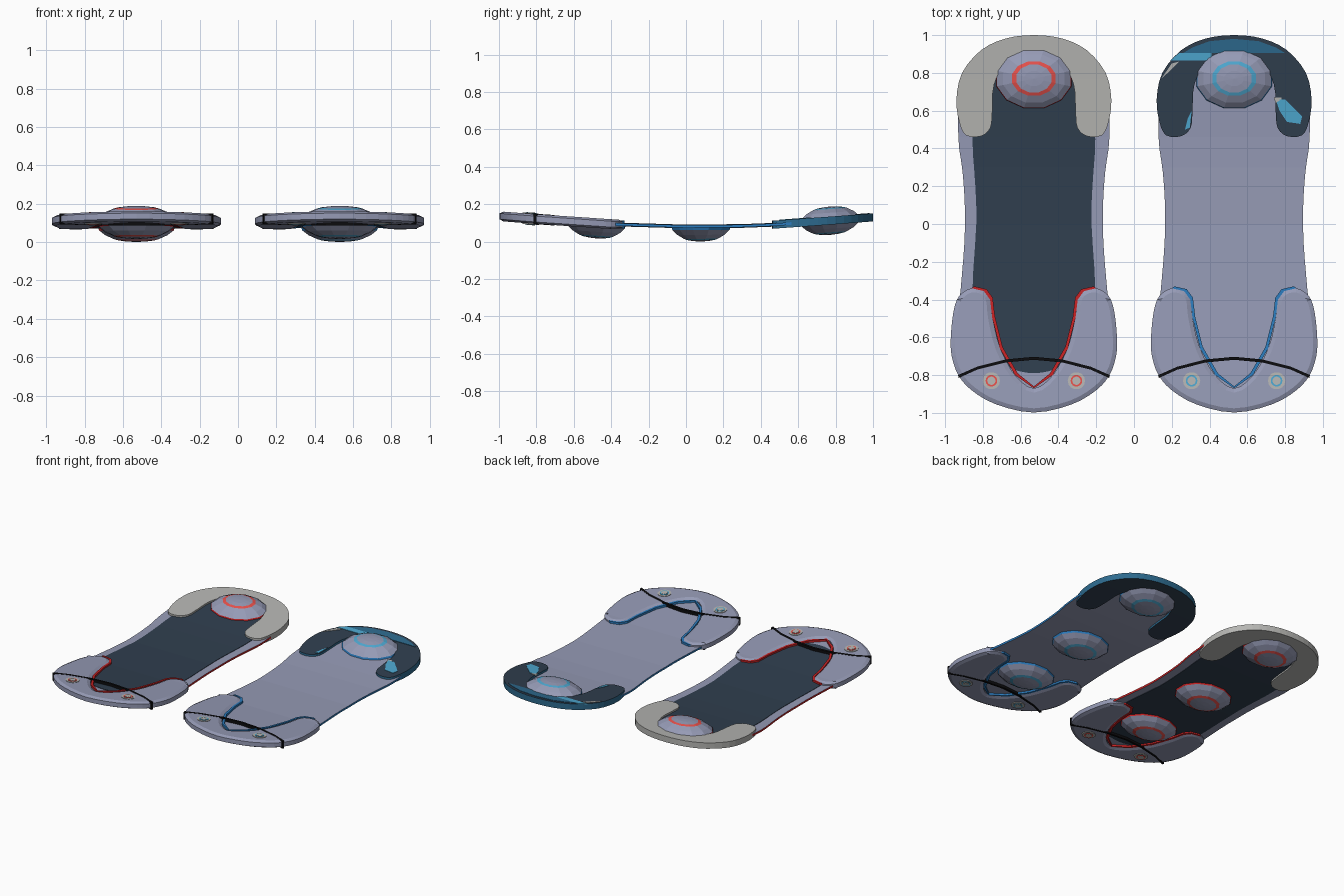
import bpy, bmesh, math
from mathutils import Vector

if "Cube" in bpy.data.objects:
    bpy.data.objects.remove(bpy.data.objects["Cube"])


def material(name, r, g, b):
    m = bpy.data.materials.new(name)
    m.diffuse_color = [((v / 255 + 0.055) / 1.055) ** 2.4 for v in (r, g, b)] + [1]
    m.use_nodes = True
    m.node_tree.nodes["Principled BSDF"].inputs["Base Color"].default_value = m.diffuse_color
    return m


LAV = material("lavender grey", 150, 155, 182)
RED = material("red", 200, 34, 36)
CORAL = material("bright red", 238, 84, 78)
BLUE = material("blue", 44, 124, 190)
SKY = material("sky blue", 78, 168, 208)
SLATE = material("dark slate", 48, 63, 79)
PALE = material("pale grey", 182, 182, 179)
TEAL = material("teal blue", 45, 106, 142)
BLACK = material("black", 12, 12, 14)

# centre height of the gently curved board along its length
SPINE = [(-1.01, .136), (-.8, .120), (-.4, .093), (0, .081), (.3, .084),
         (.46, .090), (.77, .112), (1.01, .130)]


def spine(y):
    y = max(SPINE[0][0], min(SPINE[-1][0], y))
    for (a, za), (b, zb) in zip(SPINE, SPINE[1:]):
        if y <= b:
            return za + (zb - za) * (y - a) / (b - a)


def mirror(half):
    return half + [(-x, y) for x, y in reversed(half) if x > 1e-6]


def smooth(pts, n=3):
    """Closed Catmull-Rom curve through the points."""
    out, k = [], len(pts)
    for i in range(k):
        p = [Vector(pts[(i + j) % k]) for j in (-1, 0, 1, 2)]
        for s in range(n):
            t = s / n
            v = 0.5 * (2 * p[1] + (p[2] - p[0]) * t
                       + (2 * p[0] - 5 * p[1] + 4 * p[2] - p[3]) * t * t
                       + (3 * p[1] - p[0] - 3 * p[2] + p[3]) * t ** 3)
            out.append((v.x, v.y))
    return out


def circle(cx, cy, r, n=14):
    return [(cx + r * math.cos(i * math.tau / n), cy + r * math.sin(i * math.tau / n))
            for i in range(n)]


def finish(bm, name, mats, cx):
    me = bpy.data.meshes.new(name)
    bm.to_mesh(me)
    bm.free()
    for m in mats:
        me.materials.append(m)
    ob = bpy.data.objects.new(name, me)
    ob.location.x = cx
    bpy.context.collection.objects.link(ob)


def slab(name, cx, outline, lo, hi, face, side=None, chamfer=0, edge=1):
    """Flat outline given thickness and bent along the spine."""
    bm = bmesh.new()
    bm.faces.new([bm.verts.new((x, y, 0)) for x, y in outline])
    bmesh.ops.recalc_face_normals(bm, faces=bm.faces)
    if chamfer:
        bmesh.ops.inset_region(bm, faces=bm.faces[:], thickness=chamfer,
                               use_boundary=True, use_even_offset=True)
    bmesh.ops.triangulate(bm, faces=bm.faces[:])
    for y, _ in SPINE[1:-1]:
        bmesh.ops.bisect_plane(bm, geom=bm.verts[:] + bm.edges[:] + bm.faces[:],
                               plane_co=(0, y, 0), plane_no=(0, 1, 0))
    rim = {(round(v.co.x, 5), round(v.co.y, 5)) for v in bm.verts if v.is_boundary}
    ext = bmesh.ops.extrude_face_region(bm, geom=bm.faces[:])
    top = {g for g in ext["geom"] if isinstance(g, bmesh.types.BMVert)}
    for v in bm.verts:
        k = edge if (round(v.co.x, 5), round(v.co.y, 5)) in rim else 1
        v.co.z = spine(v.co.y) + (hi if v in top else lo) * k
    bmesh.ops.recalc_face_normals(bm, faces=bm.faces)
    bm.normal_update()
    for f in bm.faces:
        f.material_index = 0 if abs(f.normal.z) > 0.3 else 1
    finish(bm, name, [face, side or face], cx)


def dome(name, cx, cy, dirs, height, trim, ring):
    """Faceted oval pod with a coloured rim and ring."""
    prof = [(1, 0, 0), (.96, .25, 1), (.80, .56, 0), (.57, .82, 0), (.46, .90, 2), (.25, .97, 0)]
    n, rx, ry = 12, .21, .165
    bm = bmesh.new()
    for d in dirs:
        last = None
        for r, h, mi in prof:
            loop = []
            for i in range(n):
                a = (i + .5) * math.tau / n
                y = cy + ry * r * math.sin(a)
                loop.append(bm.verts.new((rx * r * math.cos(a), y, spine(y) + d * h * height)))
            if last:
                for i in range(n):
                    j = (i + 1) % n
                    f = bm.faces.new((last[i], last[j], loop[j], loop[i]))
                    f.material_index = mi
            last = loop
        tip = bm.verts.new((0, cy, spine(cy) + d * height))
        for i in range(n):
            bm.faces.new((last[i], last[(i + 1) % n], tip))
    bmesh.ops.remove_doubles(bm, verts=bm.verts, dist=1e-5)
    if len(dirs) == 1:
        bmesh.ops.holes_fill(bm, edges=[e for e in bm.edges if e.is_boundary], sides=0)
    bmesh.ops.recalc_face_normals(bm, faces=bm.faces)
    finish(bm, name, [LAV, trim, ring], cx)


# half outlines, mirrored across each board
DECK = [(0, -.95), (.2, -.9), (.35, -.75), (.40, -.5), (.388, -.35), (.368, -.1), (.366, .1),
        (.378, .28), (.400, .46), (.385, .7), (.27, .88), (0, .95)]
GRIP = [(0, -.79), (.12, -.765), (.2, -.7), (.3, -.5), (.325, -.35), (.305, 0), (.31, .2),
        (.325, .45), (.3, .62), (.2, .78), (0, .8)]
NOTCH = [(.33, -.34), (.265, -.355), (.232, -.40), (.22, -.5), (.18, -.66), (.1, -.8), (0, -.87)]
NOSE = [(0, -.998), (.2, -.955), (.33, -.88), (.40, -.8), (.435, -.7), (.44, -.6),
        (.425, -.46), (.395, -.38)] + NOTCH
TAIL = [(0, 1), (.15, .982), (.28, .92), (.38, .80), (.41, .66), (.395, .54), (.36, .47),
        (.28, .465), (.23, .51), (.22, .6), (.21, .74), (.14, .86), (0, .9)]
STRAP = [(0, -.703), (.15, -.717), (.3, -.755), (.402, -.80), (.398, -.815), (.3, -.771),
         (.15, -.733), (0, -.719)]


def board(label, cx, trim, ring, tail_face, tail_side):
    slab(label + "_deck", cx, smooth(mirror(DECK)), -.007, .007, LAV, trim)
    slab(label + "_nose", cx, smooth(mirror(NOSE)), -.025, .027, LAV, chamfer=.022, edge=.6)
    slab(label + "_tail", cx, smooth(mirror(TAIL)), -.021, .022, tail_face, tail_side)
    # coloured edge along the nose notch, and the wrapped strap
    inner = [(max(x - .014, 0), y + .010) for x, y in reversed(NOTCH)]
    lip = NOTCH + inner
    for s, side in ((1, "right"), (-1, "left")):
        slab(label + "_notch_trim_" + side, cx, [(s * x, y) for x, y in lip], -.02, .022, trim)
    slab(label + "_strap", cx, mirror(STRAP), -.027, .029, BLACK)
    # round studs through the nose
    for s, side in ((1, "right"), (-1, "left")):
        for part, r, t, m in (("base", .046, .030, PALE), ("ring", .031, .032, ring),
                              ("cap", .022, .034, PALE)):
            slab(f"{label}_stud_{part}_{side}", cx, circle(s * .225, -.83, r), -t, t, m)
    # hover pods
    dome(label + "_rear_pod", cx, .77, (1, -1), .076, trim, ring)
    dome(label + "_middle_pod", cx, .08, (-1,), .081, trim, ring)
    dome(label + "_front_pod", cx, -.48, (-1,), .081, trim, ring)


board("red_board", -.53, RED, CORAL, PALE, PALE)
board("blue_board", .53, BLUE, SKY, SLATE, TEAL)

# dark grip sheet on both faces of the red board
slab("red_board_grip", -.53, smooth(mirror(GRIP)), -.010, .010, SLATE)

# painted patches on the blue board's tail
PATCHES = {
    "rear_band": (TEAL, mirror([(0, .98), (.13, .968), (.22, .935), (.27, .905), (0, .905)])),
    "sky_strip": (SKY, [(-.34, .865), (-.12, .865), (-.12, .905), (-.29, .905)]),
    "sky_arm_right": (SKY, [(.22, .66), (.27, .66), (.36, .57), (.35, .53), (.28, .54), (.24, .60)]),
    "sky_arm_left": (SKY, [(-.225, .60), (-.245, .56), (-.26, .50), (-.235, .51)]),
    "pale_corner": (PALE, [(-.385, .77), (-.33, .85), (-.29, .86), (-.34, .81)]),
    "pale_chip": (PALE, [(.21, .67), (.25, .67), (.25, .66), (.22, .64)]),
}
for part, (mat, pts) in PATCHES.items():
    slab("blue_board_" + part, .53, pts, .018, .025, mat)
